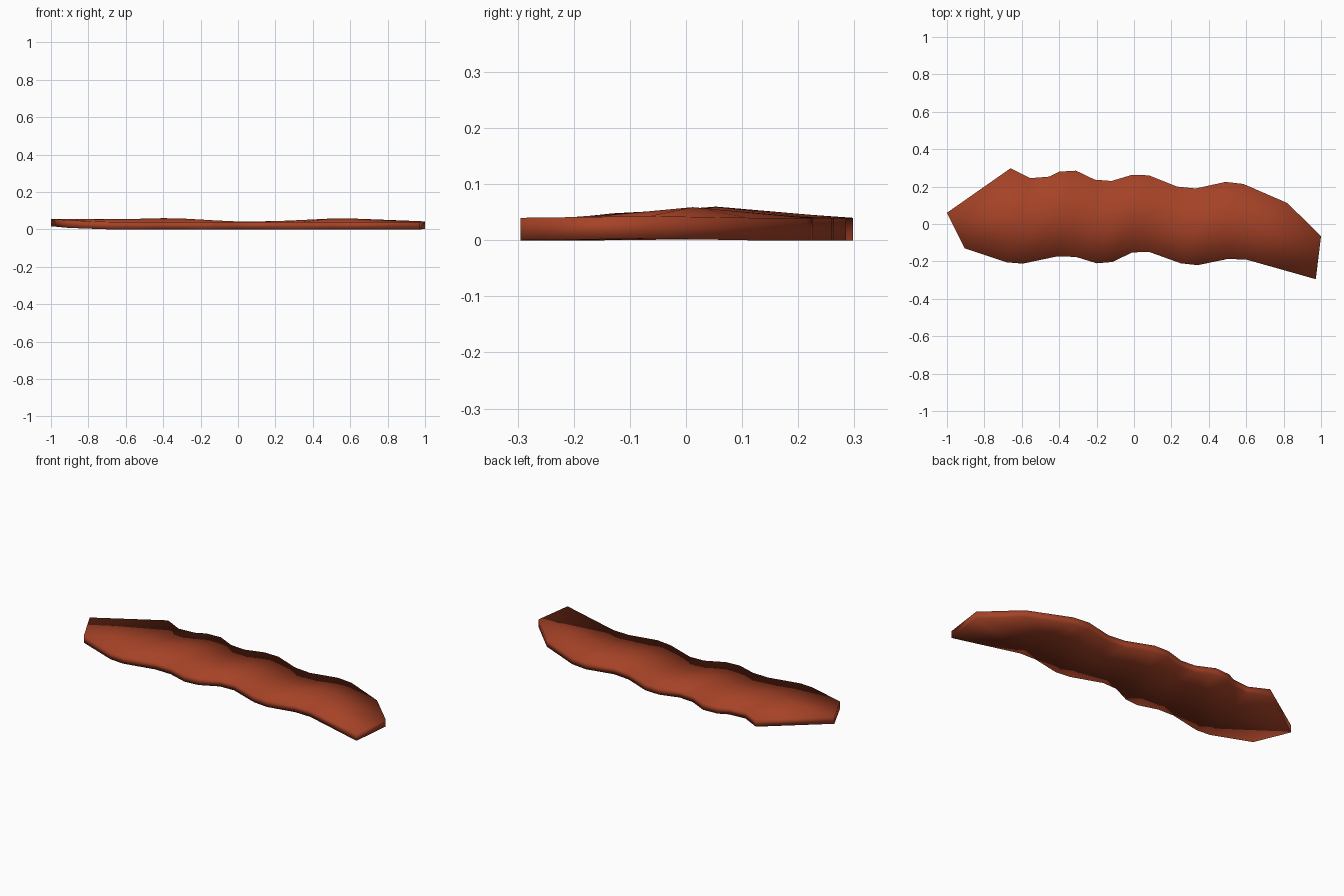
import bpy, bmesh

if "Cube" in bpy.data.objects:
    bpy.data.objects.remove(bpy.data.objects["Cube"])

THICK = 0.04

# wavy outline: front edge and back edge, one (x, y) point per cross-section
front = [(-.905, -.13), (-.68, -.205), (-.595, -.212), (-.41, -.173), (-.31, -.176),
         (-.20, -.21), (-.115, -.203), (-.01, -.152), (.08, -.149), (.25, -.21),
         (.34, -.22), (.50, -.187), (.60, -.19), (.972, -.295)]
back = [(-.66, .298), (-.555, .245), (-.455, .253), (-.40, .28), (-.31, .285),
        (-.21, .237), (-.12, .23), (-.01, .263), (.08, .26), (.23, .20),
        (.33, .19), (.49, .225), (.585, .214), (.82, .112)]
# lift of the middle ridge at each cross-section
ridge = [.017, .016, .017, .02, .019, .013, .008, .003, .002, .006, .01, .018, .019, .003]

# rows of points: front edge, ridge, back edge
middle = [((a[0] + b[0]) / 2, (a[1] + b[1]) / 2) for a, b in zip(front, back)]
middle[0], middle[-1] = (-1, .06), (1, -.065)
flat = [0.0] * len(front)
rows = [(front, [.008] + flat[1:]), (middle, ridge), (back, flat)]

# meat strip: curved sheet with top, bottom and side walls
bm = bmesh.new()
bot = [[bm.verts.new((x, y, z)) for (x, y), z in zip(pts, zs)] for pts, zs in rows]
top = [[bm.verts.new((x, y, z + THICK)) for (x, y), z in zip(pts, zs)] for pts, zs in rows]
n = len(front)
for r in range(2):
    for i in range(n - 1):
        bm.faces.new((top[r][i], top[r][i + 1], top[r + 1][i + 1], top[r + 1][i]))
        bm.faces.new((bot[r][i], bot[r + 1][i], bot[r + 1][i + 1], bot[r][i + 1]))


def rim(g):
    return g[0] + [g[1][-1]] + g[2][::-1] + [g[1][0]]


rb, rt = rim(bot), rim(top)
for i in range(len(rb)):
    j = (i + 1) % len(rb)
    bm.faces.new((rb[i], rb[j], rt[j], rt[i]))
bmesh.ops.recalc_face_normals(bm, faces=bm.faces[:])
for f in bm.faces:
    f.smooth = True

mesh = bpy.data.meshes.new("meat_strip")
bm.to_mesh(mesh)
bm.free()
strip = bpy.data.objects.new("meat_strip", mesh)
bpy.context.collection.objects.link(strip)

mat = bpy.data.materials.new("reddish brown")
mat.diffuse_color = (.38, .055, .02, 1)
mat.use_nodes = True
mat.node_tree.nodes["Principled BSDF"].inputs["Base Color"].default_value = mat.diffuse_color
mesh.materials.append(mat)
